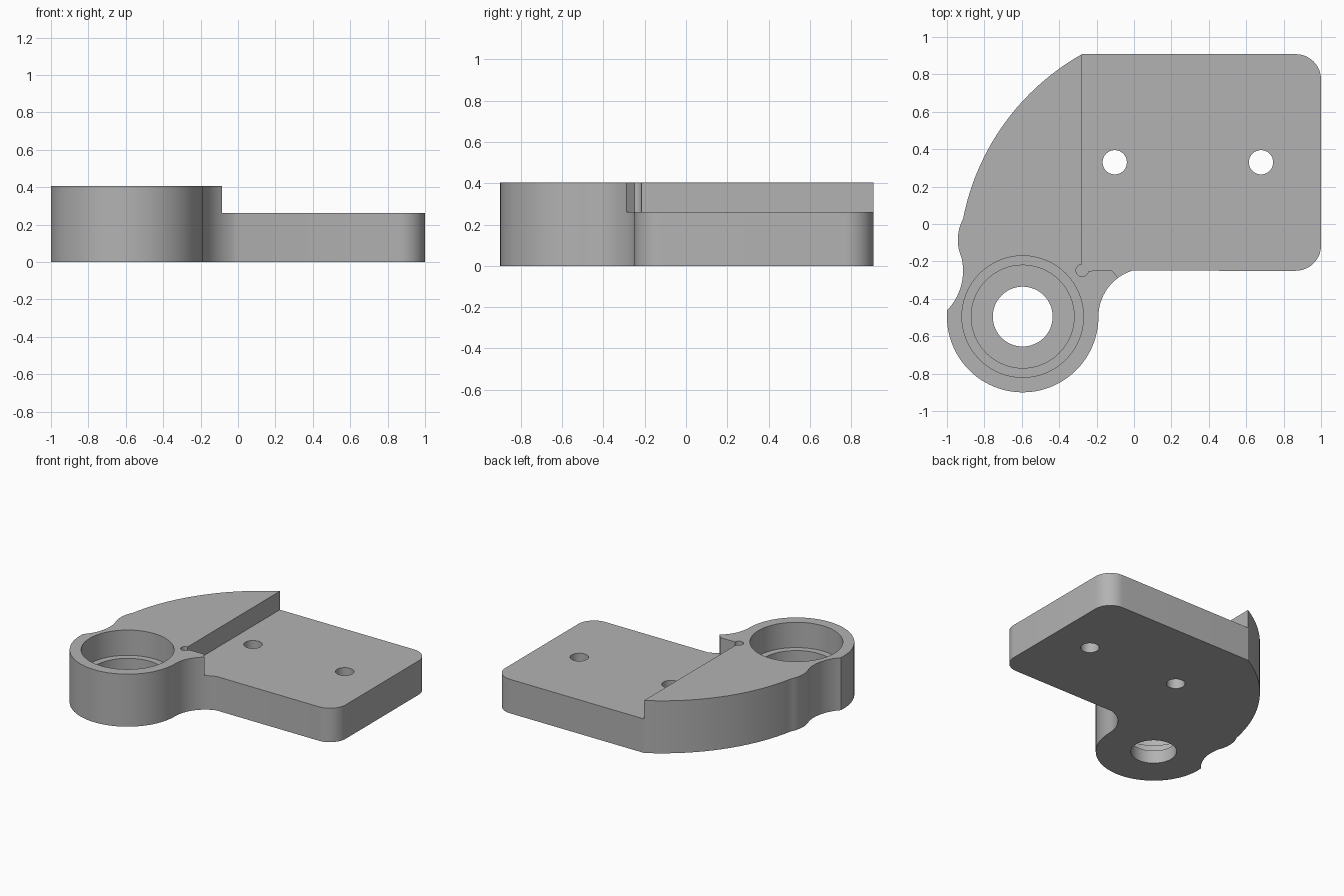
import bpy, bmesh, math
from mathutils import Vector

if "Cube" in bpy.data.objects:
    bpy.data.objects.remove(bpy.data.objects["Cube"])

TOP, STEP = 0.405, 0.262          # full height and lowered plate height
BOSS = (-0.595, -0.495)           # centre of the bearing boss


def arc(c, r, a0, a1, n):
    """Points on a circle from angle a0 to a1 in degrees."""
    return [(c[0] + r * math.cos(math.radians(a0 + (a1 - a0) * i / n)),
             c[1] + r * math.sin(math.radians(a0 + (a1 - a0) * i / n)))
            for i in range(n + 1)]


def arc3(p, q, s, n):
    """Short arc from p to s through q."""
    (ax, ay), (bx, by), (cx, cy) = p, q, s
    d = 2 * (ax * (by - cy) + bx * (cy - ay) + cx * (ay - by))
    A, B, C = ax * ax + ay * ay, bx * bx + by * by, cx * cx + cy * cy
    o = ((A * (by - cy) + B * (cy - ay) + C * (ay - by)) / d,
         (A * (cx - bx) + B * (ax - cx) + C * (bx - ax)) / d)
    r = math.dist(o, p)
    a0 = math.degrees(math.atan2(ay - o[1], ax - o[0]))
    a1 = math.degrees(math.atan2(cy - o[1], cx - o[0]))
    sweep = (a1 - a0 + 180) % 360 - 180
    return arc(o, r, a0, a0 + sweep, n)


def prism(name, pts, z0, z1):
    """Extrude a closed outline from z0 to z1."""
    clean = []
    for p in pts:
        if not clean or math.dist(p, clean[-1]) > 0.002:
            clean.append(p)
    if math.dist(clean[0], clean[-1]) < 0.002:
        clean.pop()
    bm = bmesh.new()
    face = bm.faces.new([bm.verts.new((x, y, z0)) for x, y in clean])
    ext = bmesh.ops.extrude_face_region(bm, geom=[face])
    verts = [v for v in ext["geom"] if isinstance(v, bmesh.types.BMVert)]
    bmesh.ops.translate(bm, verts=verts, vec=Vector((0, 0, z1 - z0)))
    bmesh.ops.recalc_face_normals(bm, faces=bm.faces)
    mesh = bpy.data.meshes.new(name)
    bm.to_mesh(mesh)
    bm.free()
    ob = bpy.data.objects.new(name, mesh)
    bpy.context.collection.objects.link(ob)
    return ob


def cut(body, cutter):
    """Subtract the cutter and remove it."""
    mod = body.modifiers.new("cut", "BOOLEAN")
    mod.operation, mod.solver, mod.object = "DIFFERENCE", "EXACT", cutter
    bpy.context.view_layer.objects.active = body
    bpy.ops.object.modifier_apply(modifier=mod.name)
    bpy.data.objects.remove(cutter, do_unlink=True)


# Bracket outline, counterclockwise
outline = arc(BOSS, 0.405, 175, 360, 56)                       # boss wall
outline += arc((0.067, -0.495), 0.257, 180, 107.5, 16)         # inner fillet
outline += arc((0.865, -0.115), 0.135, -90, 0, 12)             # plate corners
outline += arc((0.865, 0.773), 0.135, 0, 90, 12)
outline += arc3((-0.278, 0.908), (-0.60, 0.652), (-0.914, 0.027), 32)   # curved side
outline += arc3((-0.914, 0.027), (-0.942, -0.08), (-0.922, -0.18), 12)  # bulge
outline += arc3((-0.922, -0.18), (-0.929, -0.345), (-0.998, -0.46), 14) # neck
bracket = prism("bracket", outline, 0, TOP)

# Lowered plate area with a corner relief and a small chamfer
pocket = [(-0.278, 1.1)] + arc((-0.277, -0.248), 0.033, 92, 356, 18)
pocket += [(-0.118, -0.248), (-0.085, -0.288), (-0.04, -0.34), (1.1, -0.34), (1.1, 1.1)]
cut(bracket, prism("pocket_cutter", pocket, STEP, 0.6))

# Stepped bearing bore
for r, z in ((0.325, 0.21), (0.275, 0.10), (0.16, -0.1)):
    cut(bracket, prism("bore_cutter", arc(BOSS, r, 0, 360, 64), z, 0.6))

# Screw holes
for x in (-0.103, 0.679):
    cut(bracket, prism("hole_cutter", arc((x, 0.33), 0.065, 0, 360, 32), -0.1, 0.6))

# Finish
grey = bpy.data.materials.new("machined grey")
grey.diffuse_color = (0.45, 0.45, 0.45, 1)
grey.use_nodes = True
grey.node_tree.nodes["Principled BSDF"].inputs["Base Color"].default_value = grey.diffuse_color
bracket.data.materials.clear()
bracket.data.materials.append(grey)
for o in bpy.context.selected_objects:
    o.select_set(False)
bracket.select_set(True)
bpy.context.view_layer.objects.active = bracket
bpy.ops.object.shade_smooth_by_angle(angle=math.radians(25))
